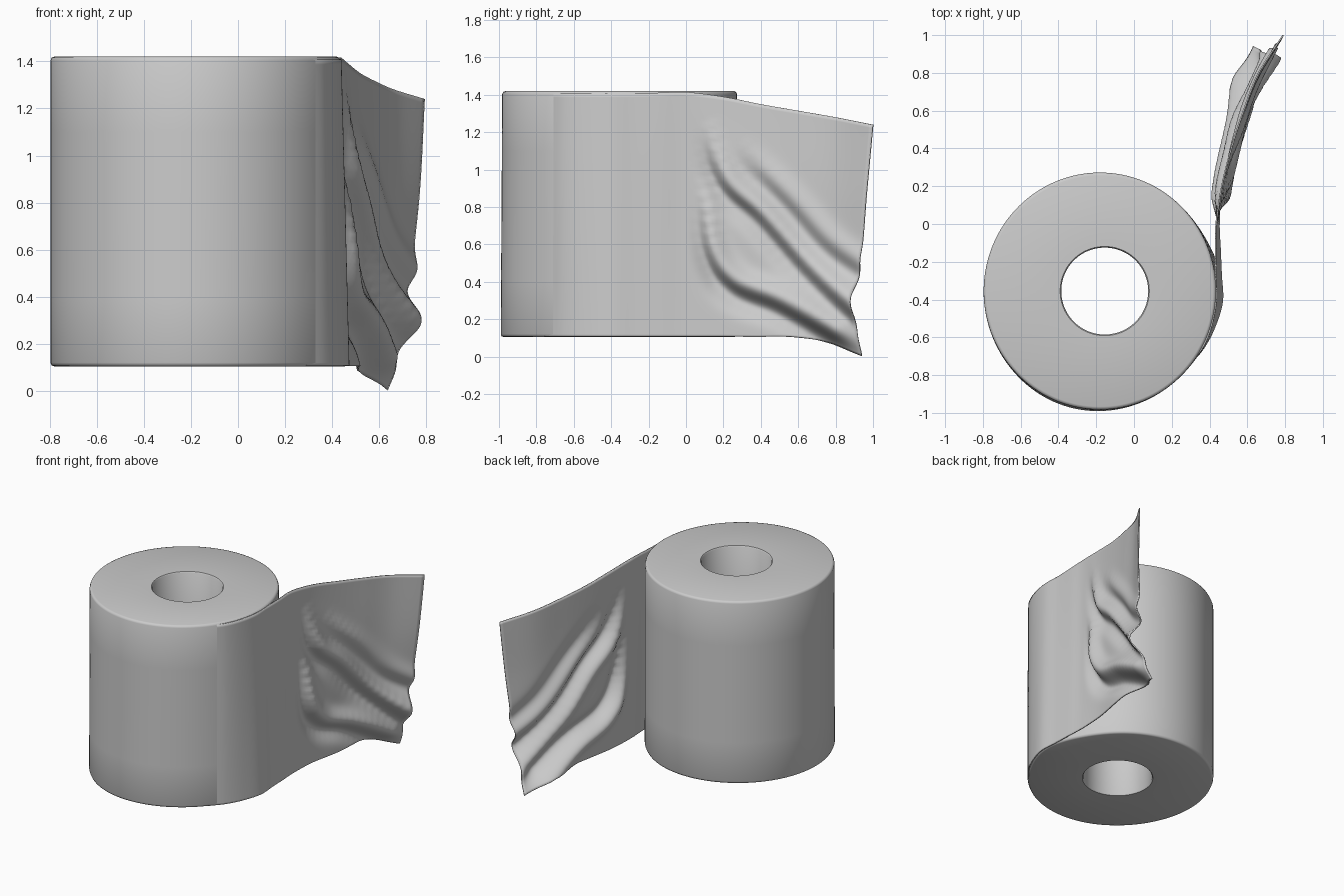
import bpy, bmesh
from math import sin, cos, pi, radians, exp
from mathutils import Vector

if "Cube" in bpy.data.objects:
    bpy.data.objects.remove(bpy.data.objects["Cube"])

CX, CY, Z0, Z1 = -0.155, -0.355, 0.105, 1.42


def finish(name, bm, angle):
    bmesh.ops.recalc_face_normals(bm, faces=bm.faces)
    me = bpy.data.meshes.new(name)
    bm.to_mesh(me)
    bm.free()
    ob = bpy.data.objects.new(name, me)
    bpy.context.collection.objects.link(ob)
    bpy.ops.object.select_all(action='DESELECT')
    ob.select_set(True)
    bpy.context.view_layer.objects.active = ob
    bpy.ops.object.shade_smooth_by_angle(angle=radians(angle))
    return ob


def roll_radius(a, z):
    """Slightly uneven outline that swells towards the bottom."""
    low = (Z1 - z) / (Z1 - Z0)
    d = (a + pi) % (2 * pi) - pi
    r = 0.615 - 0.026 * cos(a) + 0.012 * cos(2 * a + pi)
    r += low * 0.035 * exp(-(d / 0.4) ** 2)
    r += low * 0.010 * exp(-((d + 1.9) / 0.6) ** 2)
    return r + 0.012 * abs(cos(a)) ** 2


# Paper roll: hollow lathe with an uneven outer outline and small rim bevels
SEG = 128
outer = [(-0.016, Z0), (-0.005, Z0 + 0.004), (0, Z0 + 0.016), (0, 0.4), (0, 0.75),
         (0, 1.1), (0, Z1 - 0.016), (-0.005, Z1 - 0.004), (-0.016, Z1)]
inner = [(0.236, Z1), (0.230, Z1 - 0.008), (0.230, Z0 + 0.008), (0.236, Z0)]
bm = bmesh.new()
rings = []
for i in range(SEG):
    a = 2 * pi * i / SEG
    pts = [(roll_radius(a, z) + o, z) for o, z in outer] + inner
    rings.append([bm.verts.new((CX + r * cos(a), CY + r * sin(a), z)) for r, z in pts])
n = len(rings[0])
for i in range(SEG):
    A, B = rings[i], rings[(i + 1) % SEG]
    for j in range(n):
        bm.faces.new((A[j], B[j], B[(j + 1) % n], A[(j + 1) % n]))
finish("paper_roll", bm, 50)


# Loose sheet: smooth control grid, rows from top to bottom
row_x = [(.435, .465, .515, .58, .660, .79),
         (.437, .470, .520, .58, .655, .77),
         (.440, .465, .510, .56, .640, .735),
         (.445, .460, .495, .55, .630, .735),
         (.450, .460, .495, .53, .565, .635)]
row_z = [(1.415, 1.39, 1.35, 1.315, 1.28, 1.24),
         (.98, .97, .95, .93, .90, .86),
         (.64, .63, .61, .58, .54, .50),
         (.34, .34, .34, .33, .31, .28),
         (.108, .108, .106, .106, .075, .005)]
end_y = (1.0, .965, .935, .89, .94)
wrap_z = (1.408, .98, .64, .34, .108)

grid = []
for xs, zs, ye, wz in zip(row_x, row_z, end_y, wrap_z):
    row = []
    for k, deg in enumerate((-42, -30, -18, -5, 8)):     # part lying on the roll
        a = radians(deg)
        r = roll_radius(a, wz) + (-0.008 if k == 0 else 0.002)
        row.append(Vector((CX + r * cos(a), CY + r * sin(a), wz)))
    row.append((row[-1] + Vector((xs[0], 0, zs[0]))) / 2)
    row += [Vector((x, ye * i / 5, z)) for i, (x, z) in enumerate(zip(xs, zs))]
    grid.append(row)


def spline(p, u):
    """Catmull-Rom through the points, u in 0..1."""
    m = len(p) - 1
    i = min(int(u * m), m - 1)
    t = u * m - i
    b, c = p[i], p[i + 1]
    a = p[i - 1] if i else 2 * b - c
    d = p[i + 2] if i + 2 <= m else 2 * c - b
    return 0.5 * (2 * b + (c - a) * t + (2 * a - 5 * b + 4 * c - d) * t * t
                  + (3 * b - a - 3 * c + d) * t ** 3)


def smooth(t):
    t = max(0.0, min(1.0, t))
    return t * t * (3 - 2 * t)


# Diagonal creases in the y-z plane, with height and width
creases = [([(.06, 1.25), (.20, .93), (.40, .74), (.65, .46), (.92, .20)], .045, .055),
           ([(.03, .98), (.11, .58), (.25, .38), (.50, .27), (.78, .11)], .055, .060),
           ([(.25, 1.12), (.55, .82), (.75, .60), (.97, .44)], .025, .055)]
creases = [([Vector(q) for q in spl], h, w) for spl, h, w in creases]
fine = [([spline(p, i / 24) for i in range(25)], h, w) for p, h, w in creases]


def fold(y, z):
    q, total = Vector((y, z)), 0
    for pts, h, w in fine:
        i = min(range(25), key=lambda k: (pts[k] - q).length_squared)
        j = min(max(i, 1), 23)
        tan = (pts[j + 1] - pts[j - 1]).normalized()
        v = q - pts[i]
        d = tan.x * v.y - tan.y * v.x
        along = tan.dot(v)
        fade = smooth(i / 8 + 0.15) * exp(-(along / 0.12) ** 2)
        total += h * fade * (exp(-((d - w * .8) / w) ** 2) - .9 * exp(-((d + w * .8) / w) ** 2))
    return total * smooth((y - 0.0) / 0.15)


NS, NT = 110, 80
bm = bmesh.new()
verts = []
for j in range(NT + 1):
    line = [spline([grid[r][c] for r in range(5)], j / NT) for c in range(len(grid[0]))]
    row = []
    for i in range(NS + 1):
        p = spline(line, i / NS)
        if p.y > 0:
            p = p + Vector((.95, -.3, 0)) * fold(p.y, p.z)
        row.append(bm.verts.new(p))
    verts.append(row)
for j in range(NT):
    for i in range(NS):
        bm.faces.new((verts[j][i], verts[j + 1][i], verts[j + 1][i + 1], verts[j][i + 1]))
sheet = finish("loose_sheet", bm, 60)
mod = sheet.modifiers.new("thickness", 'SOLIDIFY')
mod.thickness = 0.008
mod.offset = 0
